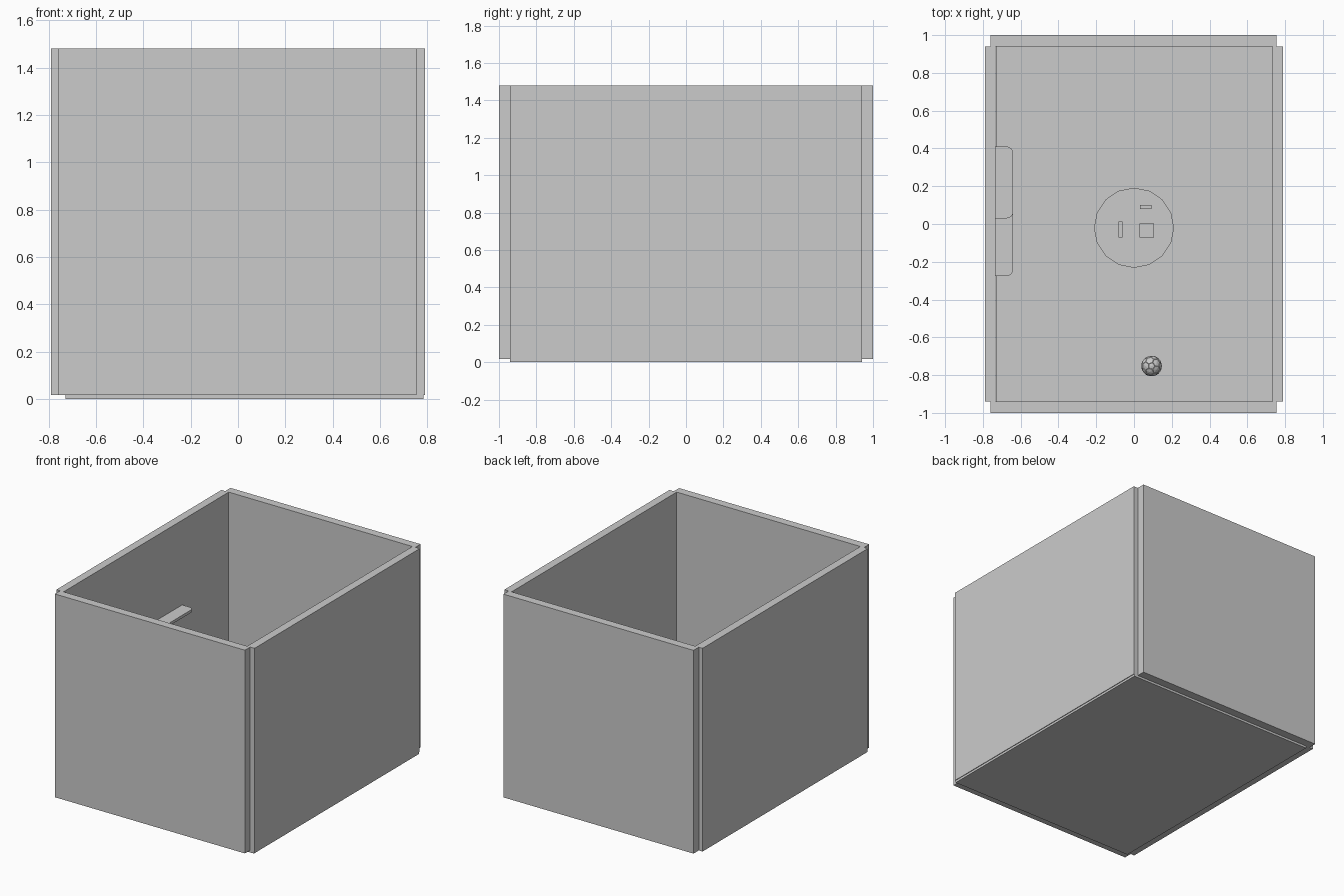
import bpy, bmesh, math
from mathutils import Vector

if "Cube" in bpy.data.objects:
    bpy.data.objects.remove(bpy.data.objects["Cube"])


def finish(name, bm):
    bmesh.ops.recalc_face_normals(bm, faces=bm.faces[:])
    me = bpy.data.meshes.new(name)
    bm.to_mesh(me)
    bm.free()
    ob = bpy.data.objects.new(name, me)
    bpy.context.collection.objects.link(ob)
    return ob


def add_box(bm, lo, hi):
    lo, hi = Vector(lo), Vector(hi)
    vs = bmesh.ops.create_cube(bm, size=1)["verts"]
    for v in vs:
        v.co = Vector((lo[i] + (v.co[i] + 0.5) * (hi[i] - lo[i]) for i in range(3)))


def boxes(name, *pairs):
    bm = bmesh.new()
    for lo, hi in pairs:
        add_box(bm, lo, hi)
    return finish(name, bm)


def slab(name, outline, z0, z1):
    bm = bmesh.new()
    face = bm.faces.new([bm.verts.new((x, y, z0)) for x, y in outline])
    ext = bmesh.ops.extrude_face_region(bm, geom=[face])["geom"]
    for v in ext:
        if isinstance(v, bmesh.types.BMVert):
            v.co.z = z1
    return finish(name, bm)


FLOOR, TOP = 0.016, 1.48

# Floor, slightly off centre, and four walls leaving notched corners
boxes("floor", ((-0.73, -0.94, 0), (0.785, 0.94, FLOOR)))
for side, label in ((-1, "left"), (1, "right")):
    x = sorted((side * 0.732, side * 0.79))
    boxes(label + "_wall", ((x[0], -0.94, FLOOR), (x[1], 0.94, TOP)))
for side, label in ((-1, "front"), (1, "back")):
    y = sorted((side * 0.94, side * 1.0))
    boxes(label + "_wall", ((-0.76, y[0], FLOOR), (0.755, y[1], TOP)))

# Round rug
slab("round_rug", [(0.212 * math.cos(math.tau * i / 16),
                    -0.02 + 0.212 * math.sin(math.tau * i / 16)) for i in range(16)],
     FLOOR, FLOOR + 0.008)


# Two staggered wall shelves with rounded outer corners
def shelf(name, y0, y1, z):
    x0, x1, r = -0.732, -0.64, 0.035
    pts = [(x0, y0)]
    for cy, start in ((y0 + r, -90), (y1 - r, 0)):
        for i in range(7):
            a = math.radians(start + i * 15)
            pts.append((x1 - r + r * math.cos(a), cy + r * math.sin(a)))
    pts.append((x0, y1))
    slab(name, pts, z, z + 0.02)


shelf("upper_shelf", 0.03, 0.41, 0.85)
shelf("lower_shelf", -0.275, 0.105, 0.65)

# Ball with pentagon and hexagon panels
R = 0.055
bm = bmesh.new()
bmesh.ops.create_icosphere(bm, subdivisions=1, radius=1)
bmesh.ops.bevel(bm, geom=bm.verts[:], offset=33.333, offset_type='PERCENT',
                segments=1, affect='VERTICES')
bmesh.ops.remove_doubles(bm, verts=bm.verts[:], dist=0.02)
seam = set(bm.verts)
panels = bm.faces[:]
bmesh.ops.inset_individual(bm, faces=panels, thickness=0.03)
bmesh.ops.poke(bm, faces=[f for f in bm.faces if not any(v in seam for v in f.verts)])
for v in bm.verts:
    v.co = v.co.normalized() * (R * 0.97 if v in seam else R)
ball = finish("ball", bm)
ball.location = (0.093, -0.752, FLOOR + R)

# Miniature furniture standing on the rug
Z = FLOOR + 0.008


def legs(x0, x1, y0, y1, h, t):
    return [((x, y, Z), (x + t, y + t, Z + h)) for x in (x0, x1 - t) for y in (y0, y1 - t)]


boxes("tiny_bench", ((0.032, 0.079, Z + 0.02), (0.092, 0.101, Z + 0.025)),
      *legs(0.032, 0.092, 0.079, 0.101, 0.02, 0.005))
boxes("tiny_table", ((0.03, -0.072, Z + 0.035), (0.105, 0.003, Z + 0.04)),
      *legs(0.03, 0.105, -0.072, 0.003, 0.035, 0.006))
boxes("tiny_bookcase", *[((-0.083, y, Z), (-0.061, y + 0.004, Z + 0.08)) for y in (-0.071, 0.01)],
      *[((-0.083, -0.067, Z + h), (-0.061, 0.01, Z + h + 0.004)) for h in (0, 0.025, 0.05, 0.076)])
